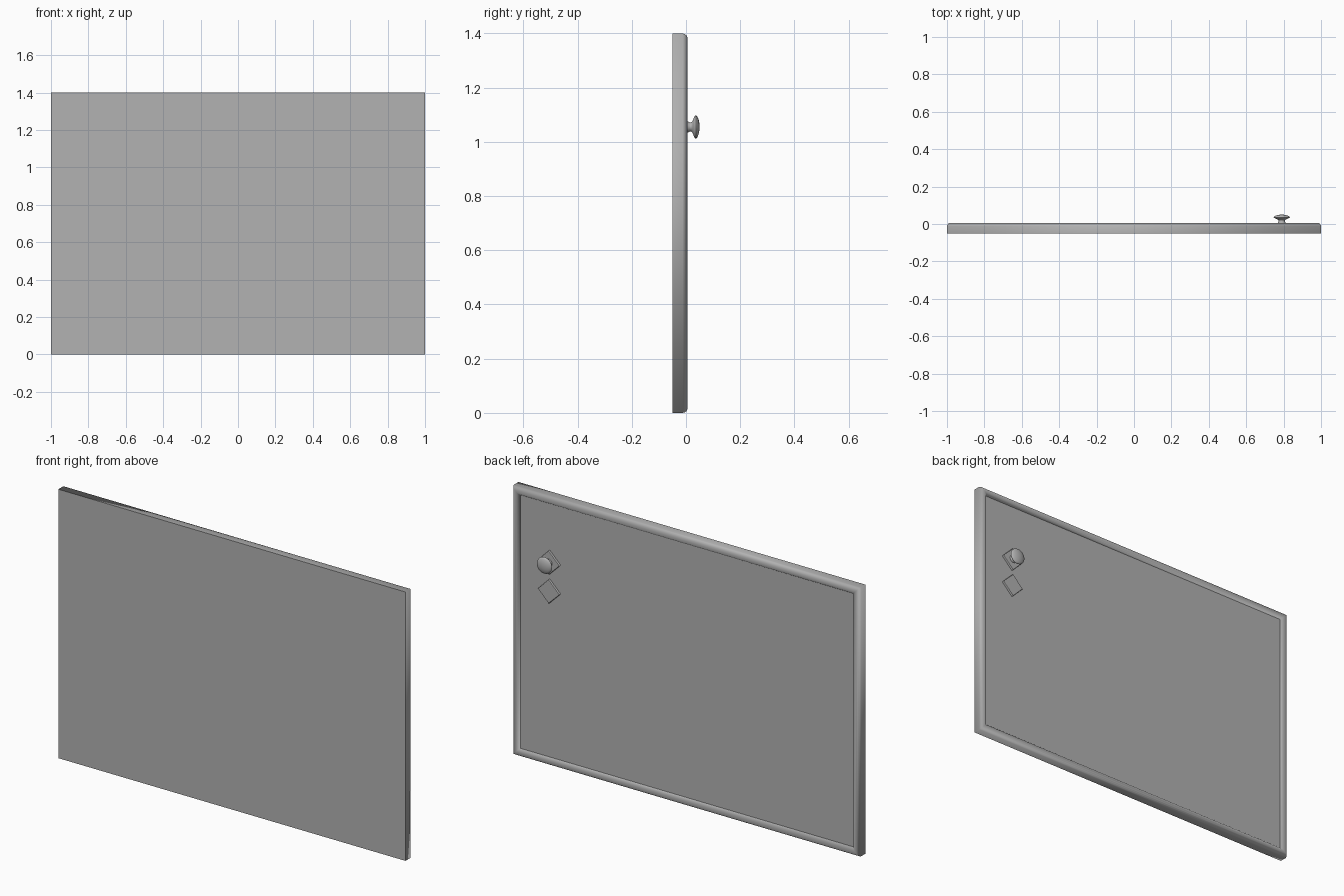
import bpy, bmesh, math

if "Cube" in bpy.data.objects:
    bpy.data.objects.remove(bpy.data.objects["Cube"])

W, H = 2.0, 1.4
KX, KZ = 0.79, 1.055
PANEL_Y = -0.008

# Dark grey shared by all parts
grey = bpy.data.materials.new("dark_grey")
grey.diffuse_color = (0.445, 0.445, 0.445, 1)
grey.use_nodes = True
grey.node_tree.nodes["Principled BSDF"].inputs["Base Color"].default_value = grey.diffuse_color


def loft(name, rings, angle=35):
    """Bridge a list of equal-length point rings and cap both ends with flat faces."""
    bm = bmesh.new()
    loops = [[bm.verts.new(p) for p in r] for r in rings]
    n = len(loops[0])
    for a, b in zip(loops, loops[1:]):
        for i in range(n):
            j = (i + 1) % n
            bm.faces.new((a[i], a[j], b[j], b[i]))
    bm.faces.new(loops[0])
    bm.faces.new(loops[-1])
    bmesh.ops.recalc_face_normals(bm, faces=bm.faces)
    me = bpy.data.meshes.new(name)
    bm.to_mesh(me)
    bm.free()
    me.materials.append(grey)
    ob = bpy.data.objects.new(name, me)
    bpy.context.collection.objects.link(ob)
    bpy.ops.object.select_all(action='DESELECT')
    ob.select_set(True)
    bpy.context.view_layer.objects.active = ob
    bpy.ops.object.shade_smooth_by_angle(angle=math.radians(angle))
    for p in list(me.polygons)[-2:]:
        p.use_smooth = False
    return ob


def rect(inset, y):
    x = W / 2 - inset
    return [(-x, y, inset), (x, y, inset), (x, y, H - inset), (-x, y, H - inset)]


def circle(r, y, n=32):
    return [(KX + r * math.cos(2 * math.pi * i / n), y,
             KZ + r * math.sin(2 * math.pi * i / n)) for i in range(n)]


# Door slab: rounded raised rim around a recessed panel, soft mitred corners
rim = [(0, -0.05), (0, -0.012), (0.002, -0.005), (0.006, 0.001), (0.013, 0.005),
       (0.026, 0.005), (0.033, 0.002), (0.038, -0.003), (0.04, PANEL_Y)]
loft("door_panel", [rect(i, y) for i, y in rim], 95)


# Diamond plates behind the knob and below it
def diamond(name, z):
    def ring(r, y):
        return [(KX + r, y, z), (KX, y, z + r), (KX - r, y, z), (KX, y, z - r)]
    loft(name, [ring(0.063, PANEL_Y - 0.004), ring(0.063, -0.001),
                ring(0.061, 0.002), ring(0.057, 0.003)], 30)


diamond("knob_plate", KZ)
diamond("lock_plate", KZ - 0.15)

# Turned knob: flared foot, thin neck, domed disc
knob = [(0.021, 0.0), (0.021, 0.006), (0.018, 0.011), (0.0165, 0.016), (0.018, 0.021),
        (0.024, 0.025), (0.034, 0.029), (0.041, 0.033), (0.043, 0.036), (0.041, 0.040),
        (0.034, 0.044), (0.022, 0.048), (0.010, 0.0497), (0.003, 0.05)]
loft("door_knob", [circle(r, y) for r, y in knob], 50)
